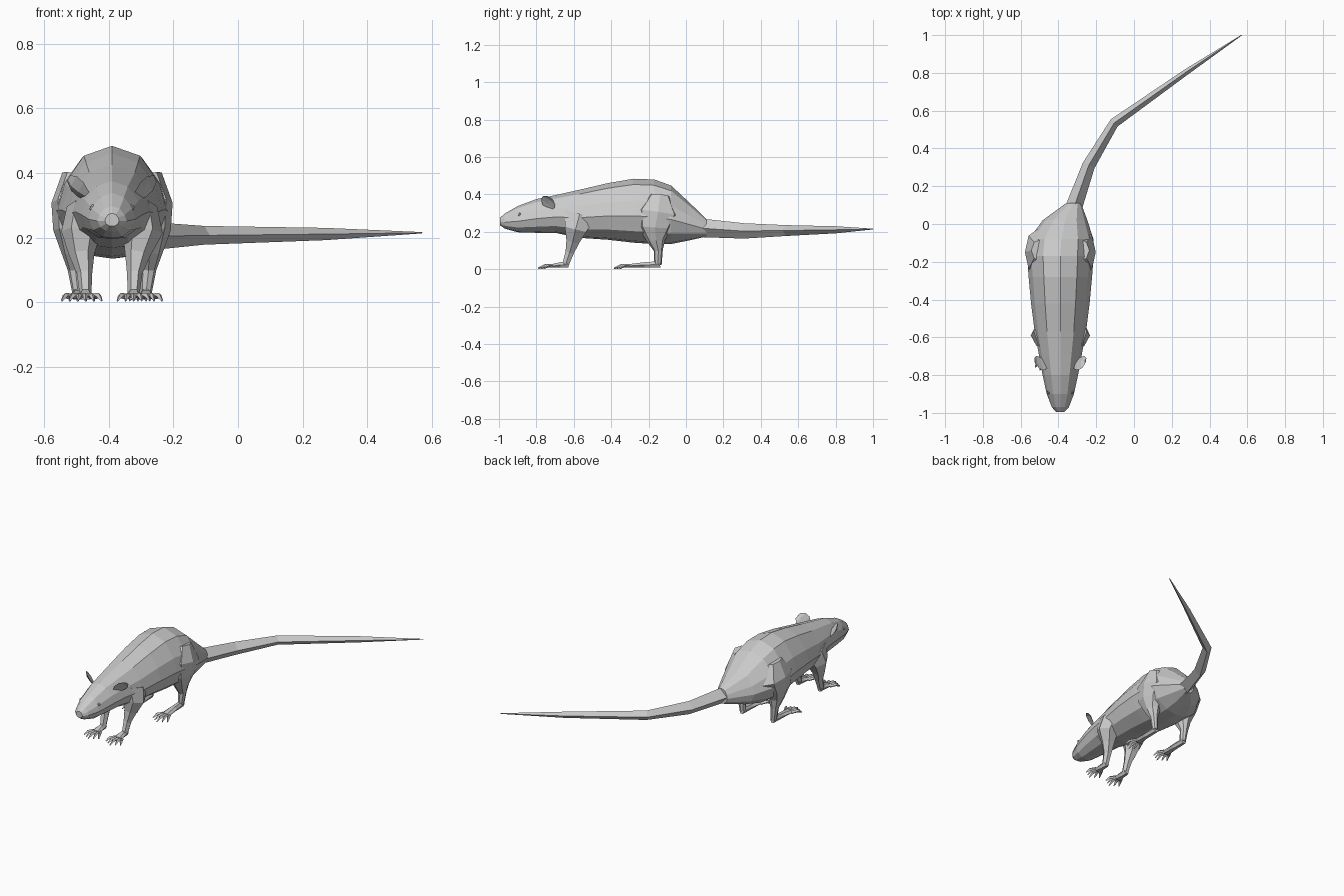
import bpy, bmesh, math
from mathutils import Vector

if "Cube" in bpy.data.objects:
    bpy.data.objects.remove(bpy.data.objects["Cube"])

CX = -0.39  # the animal's middle line
X, Z = Vector((1, 0, 0)), Vector((0, 0, 1))


def loft(name, rings):
    """Skin a list of equal-length point rings and cap both ends."""
    bm = bmesh.new()
    vs = [[bm.verts.new(p) for p in r] for r in rings]
    n = len(vs[0])
    for a, b in zip(vs, vs[1:]):
        for i in range(n):
            j = (i + 1) % n
            bm.faces.new((a[i], a[j], b[j], b[i]))
    bm.faces.new(vs[0])
    bm.faces.new(vs[-1])
    bmesh.ops.recalc_face_normals(bm, faces=bm.faces)
    me = bpy.data.meshes.new(name)
    bm.to_mesh(me)
    bm.free()
    ob = bpy.data.objects.new(name, me)
    bpy.context.collection.objects.link(ob)
    return ob


def tube(name, path, n=6, side=X, turn=0.0):
    """Path entries: (x, y, z, radius along side, radius across)."""
    pts = [Vector(p[:3]) for p in path]
    rings = []
    for i, p in enumerate(path):
        t = (pts[min(i + 1, len(pts) - 1)] - pts[max(i - 1, 0)]).normalized()
        s = (side - t * side.dot(t)).normalized()
        u = t.cross(s)
        angles = [turn + 2 * math.pi * k / n for k in range(n)]
        rings.append([pts[i] + s * p[3] * math.cos(a) + u * p[4] * math.sin(a)
                      for a in angles])
    return loft(name, rings)


# Body and head: y, half width, bottom, top, sideways shift
SECTION = [(0, 1), (.52, .91), (.87, .66), (1, .42), (.82, .18), (.42, .03)]
BODY = [(-.995, .022, .235, .275, 0), (-.97, .045, .218, .297, 0),
        (-.90, .072, .198, .338, 0), (-.80, .094, .195, .375, 0),
        (-.70, .112, .195, .396, 0), (-.57, .136, .168, .425, 0),
        (-.42, .155, .158, .460, 0), (-.28, .168, .142, .484, 0),
        (-.17, .176, .135, .480, 0), (-.08, .170, .135, .448, .005),
        (.02, .118, .155, .355, .025), (.11, .040, .175, .268, .07)]
half = SECTION + [(0, 0)]
outline = half + [(-u, v) for u, v in SECTION[:0:-1]]
loft("body", [[(CX + s + u * w, y, b + v * (t - b)) for u, v in outline]
              for y, w, b, t, s in BODY])

# Tail
tube("tail", [(-.325, .07, .222, .045, .05), (-.24, .31, .205, .034, .041),
              (-.105, .535, .207, .026, .029), (.27, .80, .211, .016, .019),
              (.57, 1.0, .215, .002, .002)], n=4, side=Vector((1, -.6, 0)))


def foot(name, x, heel, ball, tip, s):
    """Sole with five spread, clawed toes."""
    tube(name, [(x, heel, .026, .016, .020), (x, (heel + ball) / 2, .023, .020, .017),
                (x, ball, .018, .030, .011)], n=6)
    for k in range(-2, 3):
        dy = tip - ball + abs(k) * .016
        x0, x1 = x + k * .011, x + k * .025
        tube(name + "_toe", [(x0, ball + .012, .018, .009, .009),
                             ((x0 + x1) / 2 + k * .002, ball + dy * .5, .020, .009, .009),
                             (x1, ball + dy, .005, .003, .004)], n=4)


for s, label in ((-1, "left"), (1, "right")):
    # Front leg
    fx = CX + (.067 if s > 0 else -.082)
    tube(label + "_front_leg",
         [(CX + s * .085, -.57, .29, .055, .095), (CX + s * .095, -.59, .215, .062, .068),
          (fx + s * .012, -.605, .15, .040, .040), (fx + s * .003, -.622, .09, .024, .026),
          (fx, -.645, .022, .018, .020)], n=6)
    foot(label + "_front_foot", fx, -.63, -.715, -.79, s)

    # Hind leg with thigh
    hx = CX + s * .105
    tube(label + "_hind_leg",
         [(CX + s * .10, -.14, .39, .055, .06), (CX + s * .12, -.15, .30, .068, .125),
          (CX + s * .118, -.165, .225, .064, .095), (CX + s * .115, -.160, .155, .042, .050),
          (hx + s * .008, -.148, .10, .024, .024), (hx, -.150, .025, .017, .020)], n=8)
    foot(label + "_hind_foot", hx, -.138, -.305, -.385, s)

    # Ear: a thin cupped leaf leaning outwards
    root = Vector((CX + s * .082, -.745, .335))
    out = Vector((s * .72, .25, .65)).normalized()
    wide = Vector((s * .38, .85, -.35))
    wide = (wide - out * wide.dot(out)).normalized()
    thick = out.cross(wide)
    rings = []
    for h, w, cup in ((-.015, .018, 0), (.02, .042, .008), (.05, .042, .010), (.072, .020, .002)):
        mid = root + out * h
        rings.append([mid - wide * w, mid + thick * (cup - .004), mid + wide * w,
                      mid + thick * (cup + .004)])
    loft(label + "_ear", rings)

    # Eye
    bpy.ops.mesh.primitive_ico_sphere_add(subdivisions=1, radius=.011,
                                          location=(CX + s * .060, -.89, .292))
    bpy.context.object.name = label + "_eye"
